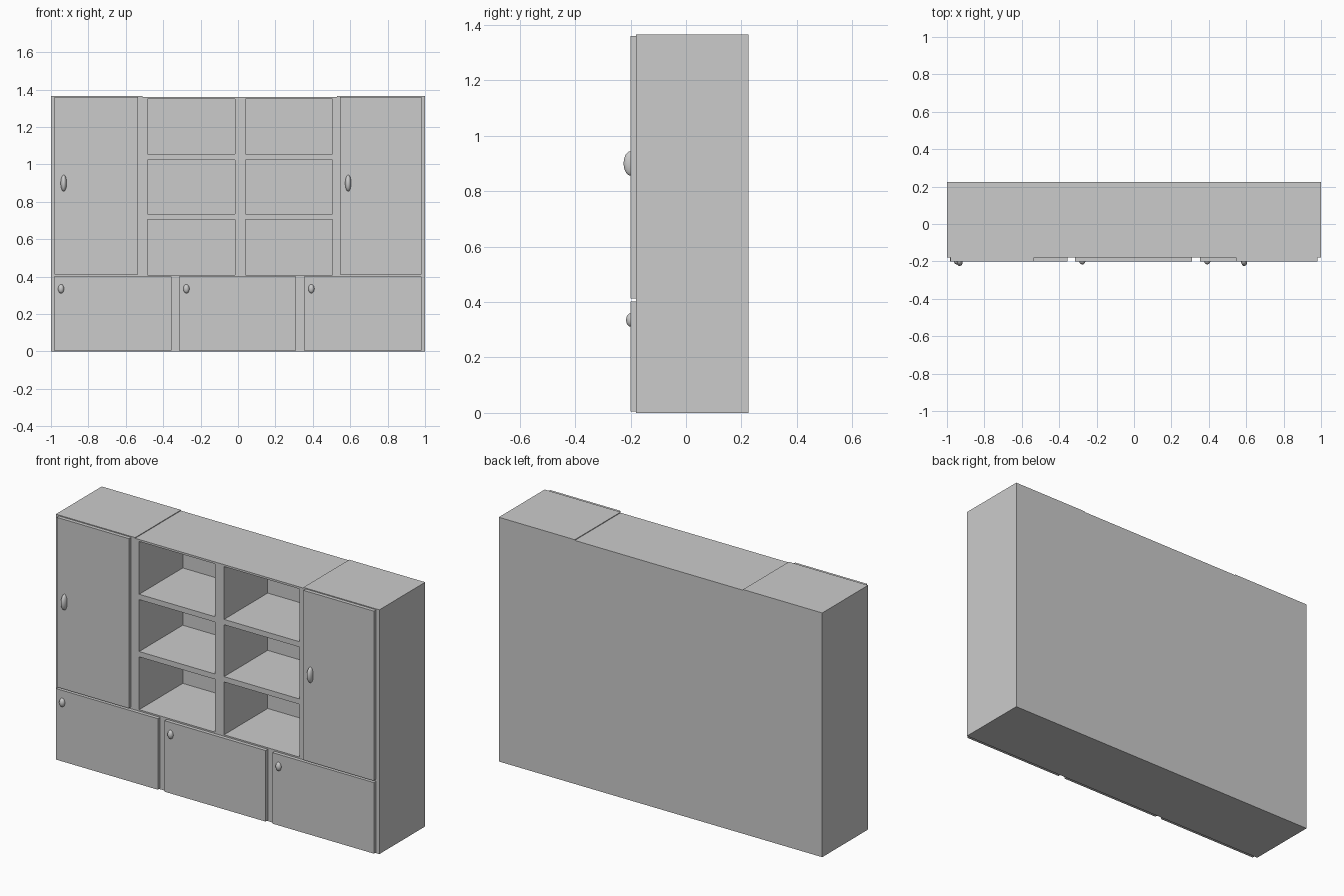
import bpy

cube = bpy.data.objects.get("Cube")
if cube:
    bpy.data.objects.remove(cube, do_unlink=True)

# One plain grey finish for the whole unit
grey = bpy.data.materials.new("plain grey")
grey.use_nodes = True
colour = (0.6, 0.6, 0.6, 1)
grey.diffuse_color = colour
grey.node_tree.nodes["Principled BSDF"].inputs["Base Color"].default_value = colour

FRONT, BACK = -0.18, 0.225      # carcass depth
DOOR_FRONT = -0.2
BASE_TOP, TOP = 0.405, 1.361


def box(name, x, y, z):
    """Axis-aligned board from (min, max) pairs."""
    bpy.ops.mesh.primitive_cube_add(size=1, location=[sum(p) / 2 for p in (x, y, z)])
    ob = bpy.context.object
    ob.name = name
    ob.scale = [p[1] - p[0] for p in (x, y, z)]
    bpy.ops.object.transform_apply(location=False, rotation=False, scale=True)
    ob.data.materials.append(grey)
    return ob


def knob(name, x, z, radii):
    """Smooth oval handle half sunk into a door."""
    bpy.ops.mesh.primitive_uv_sphere_add(segments=24, ring_count=16, radius=1,
                                         location=(x, DOOR_FRONT, z))
    ob = bpy.context.object
    ob.name = name
    ob.scale = radii
    bpy.ops.object.transform_apply(location=False, rotation=False, scale=True)
    bpy.ops.object.shade_smooth()
    ob.data.materials.append(grey)


# Base cabinet and the two towers, slightly taller than the shelving
box("base_cabinet", (-1, 1), (FRONT, BACK), (0, BASE_TOP))
box("right_tower", (-1, -0.51), (FRONT, BACK), (BASE_TOP, TOP + 0.004))
box("left_tower", (0.53, 1), (FRONT, BACK), (BASE_TOP, TOP + 0.004))

# Open shelving: back panel, uprights, and shelves between the uprights
inner_back = BACK - 0.02
box("shelf_back", (-0.51, 0.53), (inner_back, BACK), (BASE_TOP, TOP))
uprights = [(-0.51, -0.485), (-0.015, 0.04), (0.505, 0.53)]
for i, x in enumerate(uprights):
    box(f"upright_{i + 1}", x, (FRONT, inner_back), (BASE_TOP, TOP))
shelves = [(BASE_TOP, 0.41), (0.705, 0.735), (1.025, 1.055), (1.35, TOP)]
for bay in range(2):
    span = (uprights[bay][1], uprights[bay + 1][0])
    for i, z in enumerate(shelves):
        box(f"shelf_bay{bay + 1}_{i + 1}", span, (FRONT, inner_back), z)

# Tall doors with long oval handles
for side, x, handle_x in (("right", (-0.98, -0.535), -0.932),
                          ("left", (0.545, 0.98), 0.589)):
    box(f"{side}_tall_door", x, (DOOR_FRONT, FRONT), (0.412, 1.36))
    knob(f"{side}_tall_handle", handle_x, 0.9, (0.016, 0.025, 0.044))

# Low doors with small oval knobs
for side, x in (("right", (-0.985, -0.355)),
                ("middle", (-0.315, 0.31)),
                ("left", (0.353, 0.98))):
    box(f"{side}_low_door", x, (DOOR_FRONT, FRONT), (0.005, 0.402))
    knob(f"{side}_low_knob", x[0] + 0.039, 0.335, (0.016, 0.016, 0.024))
